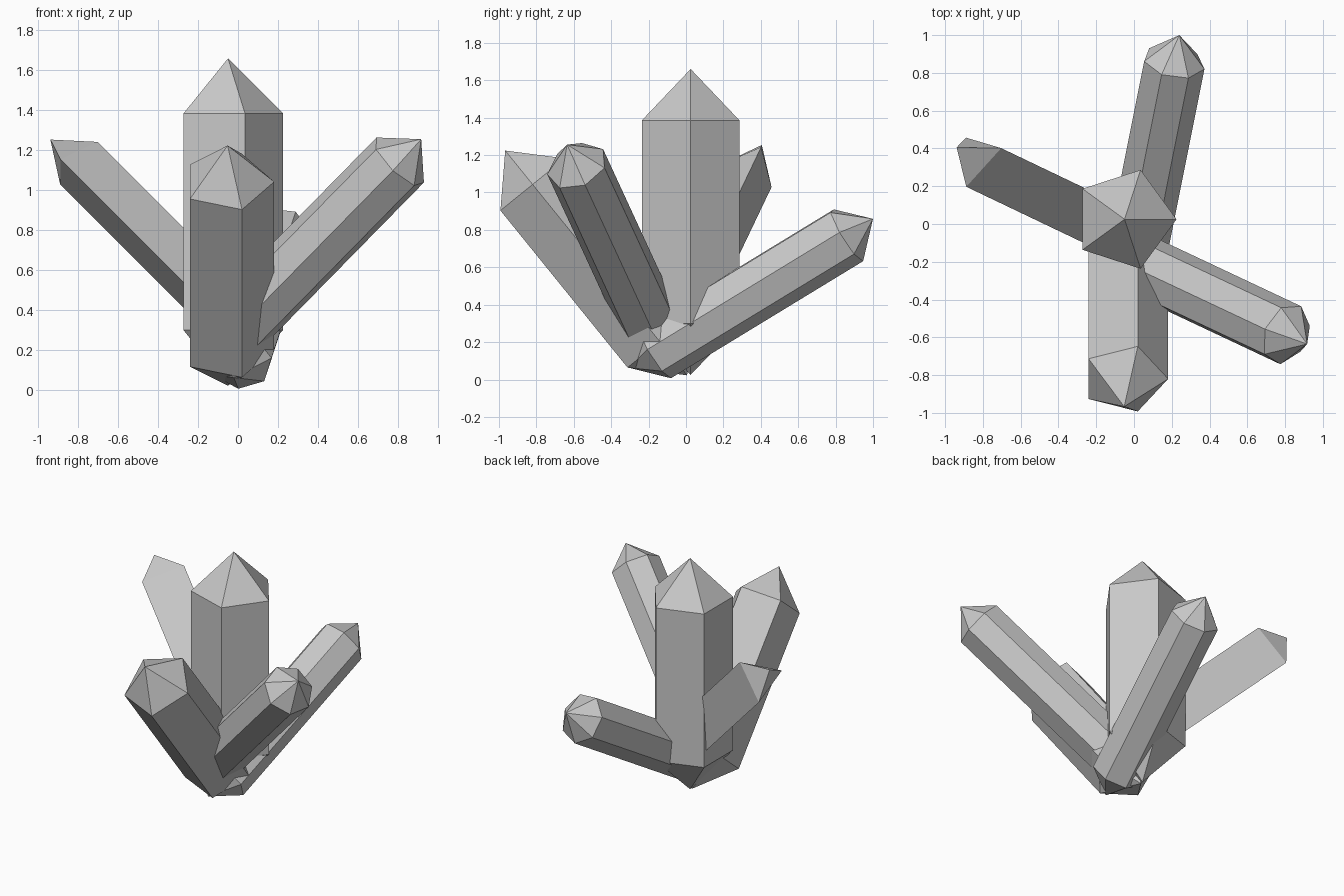
import bpy
import bmesh
from math import sin, cos, radians, tau
from mathutils import Vector

cube = bpy.data.objects.get("Cube")
if cube:
    bpy.data.objects.remove(cube, do_unlink=True)

grey = bpy.data.materials.new("crystal_grey")
grey.use_nodes = True
colour = (0.58, 0.58, 0.58, 1)
grey.diffuse_color = colour
bsdf = next(n for n in grey.node_tree.nodes if n.type == "BSDF_PRINCIPLED")
bsdf.inputs["Base Color"].default_value = colour


def crystal(name, shoulder, axis, sides, radius, length, turn):
    """Prism hanging down from its shoulder along an axis, pointed at both ends."""
    top = Vector(shoulder)
    axis = Vector(axis).normalized()
    across = Vector((axis.y, -axis.x, 0))
    across = across.normalized() if across.length > 0.01 else Vector((1, 0, 0))
    upward = across.cross(axis)
    bottom = top - axis * length

    bm = bmesh.new()
    rings = []
    for centre in (bottom, top):
        ring = []
        for i in range(sides):
            a = radians(turn) + tau * i / sides
            ring.append(bm.verts.new(centre + radius * (across * cos(a) + upward * sin(a))))
        rings.append(ring)
    low_tip = bm.verts.new(bottom - axis * radius)
    high_tip = bm.verts.new(top + axis * radius)

    # Side panels and the facets of both points
    low, high = rings
    for i in range(sides):
        j = (i + 1) % sides
        bm.faces.new((low[i], low[j], high[j], high[i]))
        bm.faces.new((high[i], high[j], high_tip))
        bm.faces.new((low[j], low[i], low_tip))
    bmesh.ops.recalc_face_normals(bm, faces=bm.faces[:])

    mesh = bpy.data.meshes.new(name)
    bm.to_mesh(mesh)
    bm.free()
    mesh.materials.append(grey)
    obj = bpy.data.objects.new(name, mesh)
    bpy.context.collection.objects.link(obj)
    return obj


crystal("centre_crystal", (-0.05, 0.025, 1.385), (0, 0, 1), 5, 0.275, 1.085, 0)
crystal("front_crystal", (-0.052, -0.82, 1.043), (0, -0.629, 0.777), 5, 0.233, 1.08, 180)
crystal("back_crystal", (0.212, 0.86, 0.774), (0.168, 0.842, 0.513), 7, 0.166, 1.22, 5)
crystal("left_crystal", (0.805, -0.583, 1.142), (0.665, -0.313, 0.678), 7, 0.168, 1.22, 82)
crystal("right_crystal", (-0.827, 0.352, 1.142), (-0.67, 0.32, 0.67), 3, 0.167, 1.22, 54)
